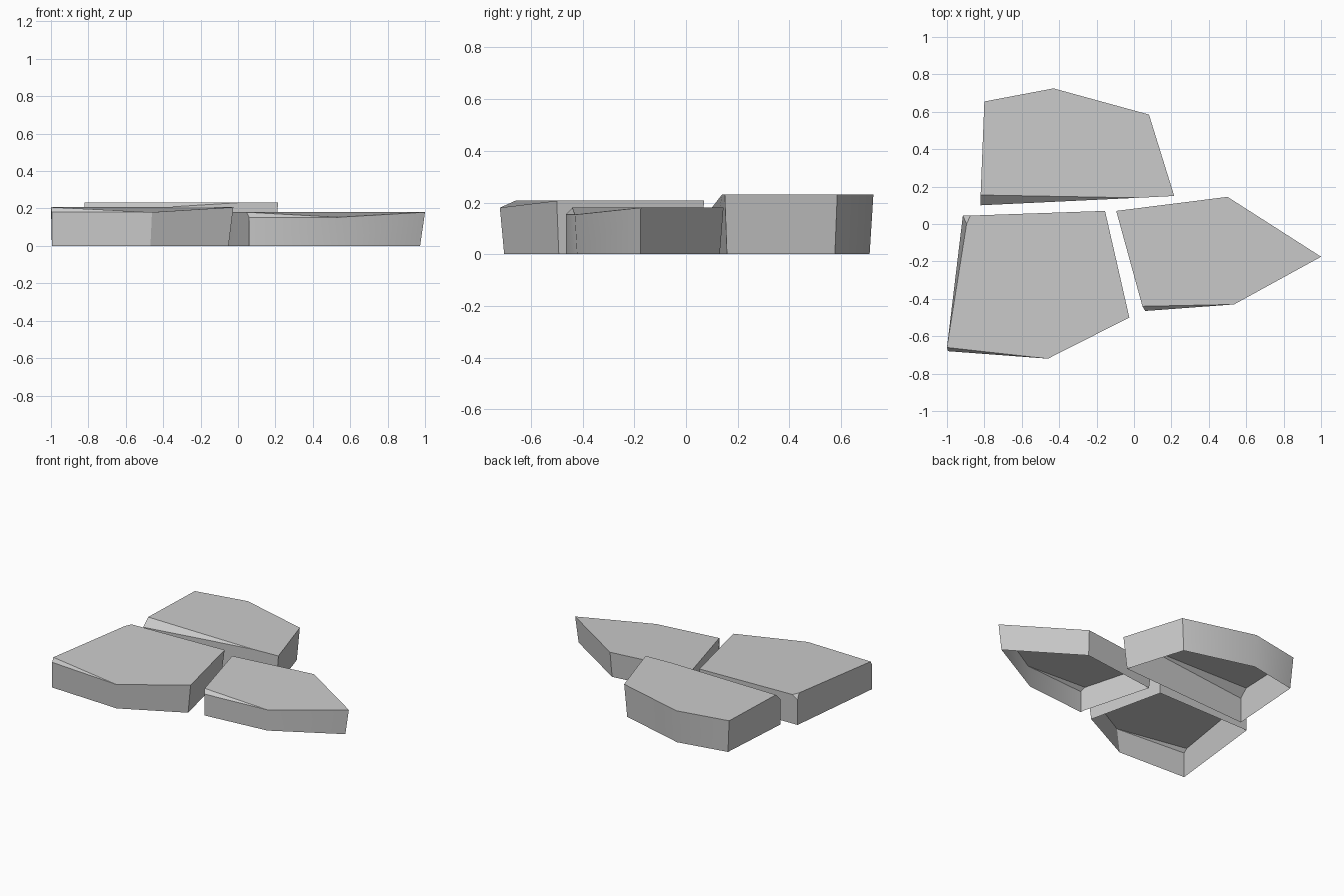
import bpy
import bmesh
import math
from mathutils import Vector

cube = bpy.data.objects.get("Cube")
if cube:
    bpy.data.objects.remove(cube, do_unlink=True)

grey = bpy.data.materials.new("stone_grey")
grey.use_nodes = True
colour = (0.6, 0.6, 0.6, 1)
grey.diffuse_color = colour
grey.node_tree.nodes["Principled BSDF"].inputs["Base Color"].default_value = colour

DRAFT = 0.96  # walls lean in slightly towards the ground


def stone(name, rim):
    """Open-bottomed slab. Rim points are (x, y, z, kind), in clockwise order:
    'wall' has a drafted foot, 'chip' is a chipped corner with a straight foot,
    'edge' lies on the rim only."""
    bm = bmesh.new()
    verts = [bm.verts.new(p[:3]) for p in rim]
    kinds = [p[3] for p in rim]
    n = len(rim)
    centre = sum((v.co for v in verts), Vector()) / n

    # Feet on the ground
    feet = {}
    for i, v in enumerate(verts):
        if kinds[i] != "edge":
            scale = 1 if kinds[i] == "chip" else DRAFT
            p = centre + (v.co - centre) * scale
            feet[i] = bm.verts.new((p.x, p.y, 0))

    # Walls between neighbouring feet
    order = list(feet)
    for k, a in enumerate(order):
        b = order[(k + 1) % len(order)]
        span = [verts[(a + s) % n] for s in range((b - a) % n + 1)]
        bm.faces.new(span + [feet[b], feet[a]])

    # Top face, with a facet at each chipped corner
    bm.faces.new([v for v, kind in zip(verts, kinds) if kind != "chip"])
    for i, kind in enumerate(kinds):
        if kind == "chip":
            bm.faces.new((verts[i - 1], verts[i], verts[(i + 1) % n]))

    bmesh.ops.recalc_face_normals(bm, faces=bm.faces)
    top = max(bm.faces, key=lambda f: abs(f.normal.z) * f.calc_area())
    if top.normal.z < 0:
        bmesh.ops.reverse_faces(bm, faces=bm.faces)
    mesh = bpy.data.meshes.new(name)
    bm.to_mesh(mesh)
    bm.free()
    mesh.materials.append(grey)
    obj = bpy.data.objects.new(name, mesh)
    bpy.context.collection.objects.link(obj)

    bpy.ops.object.select_all(action="DESELECT")
    obj.select_set(True)
    bpy.context.view_layer.objects.active = obj
    bpy.ops.object.shade_smooth_by_angle(angle=math.radians(30))


stone("back_stone", [
    (-0.82, 0.10, 0.18, "chip"),
    (-0.82, 0.155, 0.232, "edge"),
    (-0.80, 0.655, 0.232, "wall"),
    (-0.43, 0.725, 0.232, "wall"),
    (0.08, 0.585, 0.232, "wall"),
    (0.215, 0.15, 0.232, "wall"),
    (0.02, 0.14, 0.232, "edge"),
])

stone("front_right_stone", [
    (-0.915, 0.045, 0.18, "chip"),
    (-0.875, 0.045, 0.207, "edge"),
    (-0.155, 0.07, 0.207, "wall"),
    (-0.025, -0.50, 0.207, "wall"),
    (-0.46, -0.72, 0.18, "wall"),
    (-0.995, -0.68, 0.18, "chip"),
    (-1.0, -0.66, 0.207, "edge"),
    (-0.895, 0.0, 0.207, "edge"),
])

stone("left_stone", [
    (-0.095, 0.07, 0.18, "wall"),
    (0.50, 0.145, 0.18, "wall"),
    (1.0, -0.175, 0.18, "wall"),
    (0.535, -0.43, 0.153, "wall"),
    (0.06, -0.465, 0.153, "chip"),
    (0.045, -0.44, 0.18, "wall"),
])
